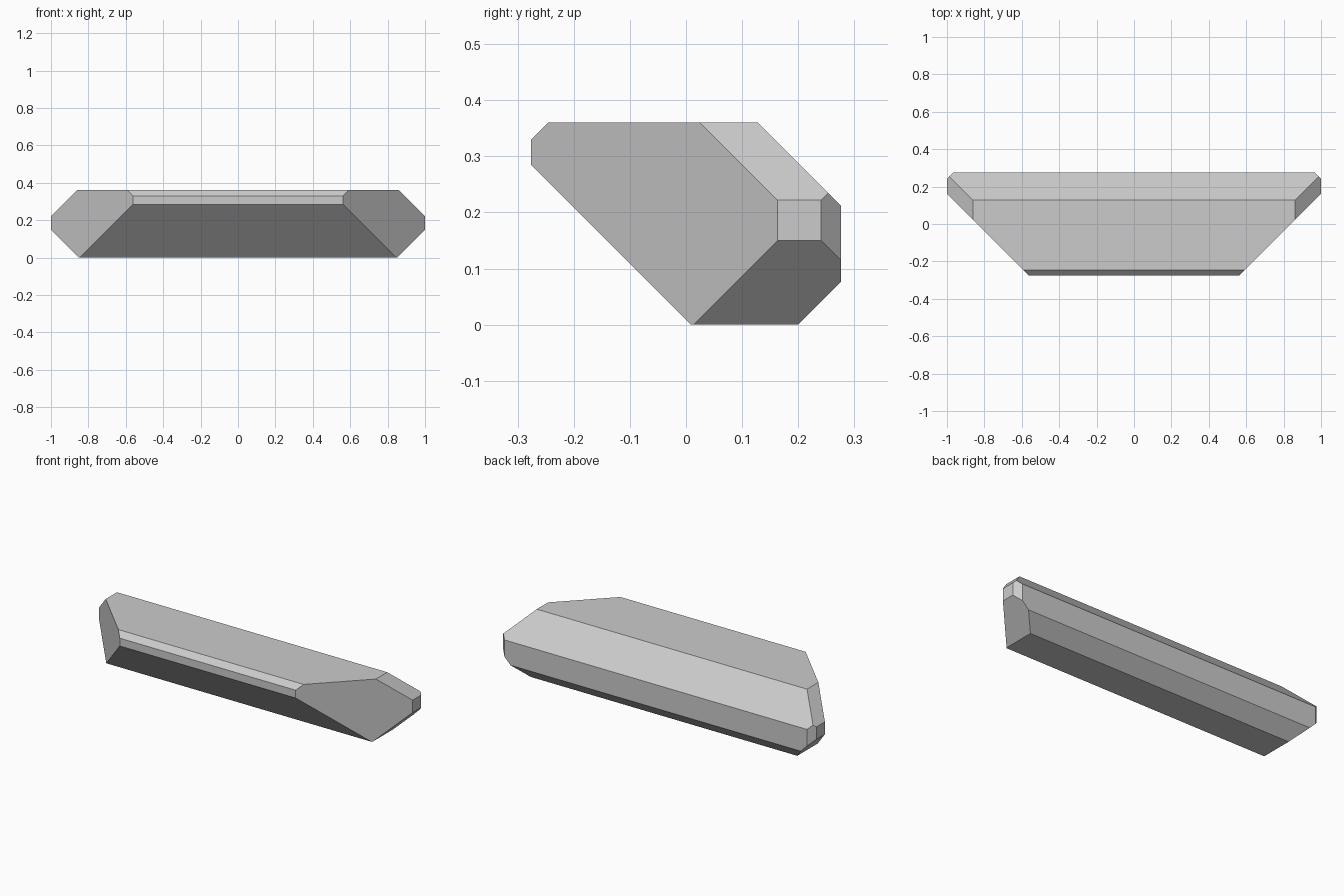
import bpy, bmesh
from mathutils import Vector

if "Cube" in bpy.data.objects:
    bpy.data.objects.remove(bpy.data.objects["Cube"])

# Block that is chamfered into the wedge-shaped bar
bm = bmesh.new()
bmesh.ops.create_cube(bm, size=1)
bmesh.ops.scale(bm, vec=(2, 0.552, 0.36), verts=bm.verts)
bmesh.ops.translate(bm, vec=(0, 0, 0.18), verts=bm.verts)


def chamfer(normal, offset):
    """Keep only the part where normal . p <= offset, and cap the cut."""
    n = Vector(normal)
    cut = bmesh.ops.bisect_plane(
        bm, geom=bm.verts[:] + bm.edges[:] + bm.faces[:], dist=1e-5,
        plane_co=n * offset / n.length_squared, plane_no=n, clear_outer=True)
    edges = [e for e in cut["geom_cut"] if isinstance(e, bmesh.types.BMEdge)]
    bmesh.ops.contextual_create(bm, geom=edges)


# Long chamfers: front underside, front top, back top, back underside
chamfer((0, -1, -1), -0.009)
chamfer((0, -1, 1), 0.606)
chamfer((0, 1, 1), 0.488)
chamfer((0, 1, -1), 0.2)

# Mirrored end chamfers: front corner, back corner, top, underside
for s in (-1, 1):
    chamfer((s, -1, 0), 0.837)
    chamfer((s, 1, 0), 1.241)
    chamfer((s, 0, 1), 1.222)
    chamfer((s, 0, -1), 0.85)

bmesh.ops.recalc_face_normals(bm, faces=bm.faces)
mesh = bpy.data.meshes.new("chamfered_bar")
bm.to_mesh(mesh)
bm.free()
bpy.context.collection.objects.link(bpy.data.objects.new("chamfered_bar", mesh))
